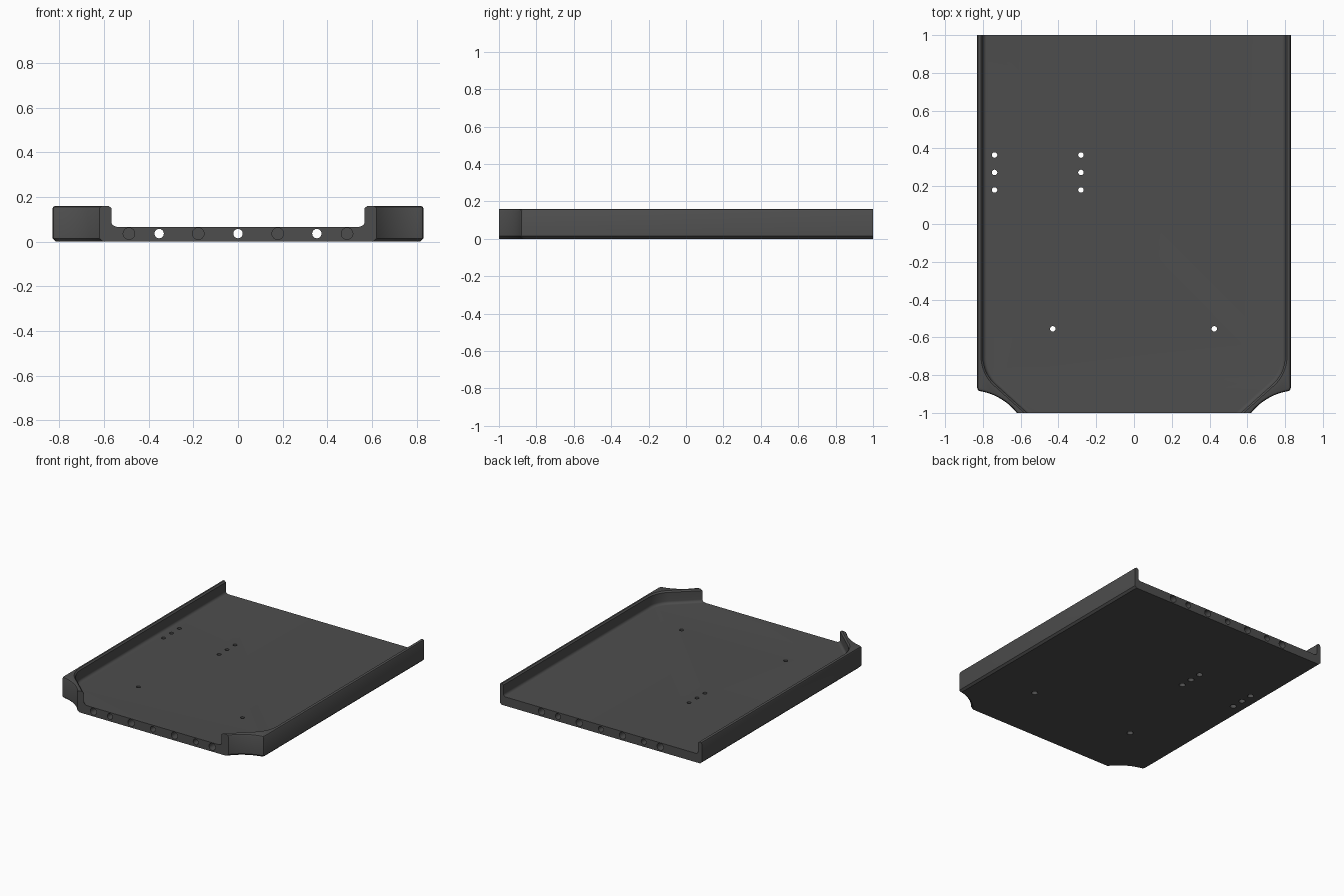
import bpy, bmesh
from math import sin, cos, pi, radians, sqrt, acos, asin
from mathutils import Matrix

if "Cube" in bpy.data.objects:
    bpy.data.objects.remove(bpy.data.objects["Cube"])

grey = bpy.data.materials.new("charcoal")
grey.diffuse_color = (0.075, 0.075, 0.075, 1)
grey.use_nodes = True
grey.node_tree.nodes["Principled BSDF"].inputs["Base Color"].default_value = grey.diffuse_color


def stack(bm, rings, matrix=Matrix()):
    """Closed solid from rings given as (outline points, z)."""
    loops = [[bm.verts.new(matrix @ Matrix.Translation((x, y, z)).translation) for x, y in pts]
             for pts, z in rings]
    n = len(loops[0])
    for a, b in zip(loops, loops[1:]):
        for i in range(n):
            j = (i + 1) % n
            bm.faces.new((a[i], a[j], b[j], b[i]))
    bm.faces.new(loops[0][::-1])
    bm.faces.new(loops[-1])


def finish(bm, name):
    bmesh.ops.recalc_face_normals(bm, faces=bm.faces)
    me = bpy.data.meshes.new(name)
    bm.to_mesh(me)
    bm.free()
    ob = bpy.data.objects.new(name, me)
    bpy.context.collection.objects.link(ob)
    return ob


def mirrored(right):
    """Right half outline, front to back, completed on the left."""
    return right + [(-x, y) for x, y in reversed(right)]


def tray_outline(d):
    """Outer outline pulled in by d, with scooped front corners."""
    r = 0.32 + d
    start, end = asin(0.2 / r), acos(0.055 / r)
    arc = [start + (end - start) * i / 16 for i in range(17)]
    pts = [(0.87 - r * cos(a), -1.2 + r * sin(a)) for a in arc]
    pts += [(0.826 - d, -0.880 + d), (0.83 - d, -0.868 + d), (0.83 - d, 1)]
    return mirrored(pts)


def pocket_outline(d):
    """Inner outline pulled in by d, with rounded front corners."""
    r, a0 = 0.2 - d, radians(48)
    x, y = 0.6 + r * cos(a0), -0.7 - r * sin(a0)
    t = (y + 1.1) / cos(a0)
    pts = [(x - t * sin(a0), -1.1)]
    for i in range(17):
        a = a0 * (1 - i / 16)
        pts.append((0.6 + r * cos(a), -0.7 - r * sin(a)))
    pts.append((0.8 - d, 1.1))
    return mirrored(pts)


def circle(r, n=24):
    return [(r * cos(2 * pi * i / n), r * sin(2 * pi * i / n)) for i in range(n)]


# Tray body with chamfered side edges
bm = bmesh.new()
stack(bm, [(tray_outline(d), z) for d, z in
           ((0.014, 0), (0, 0.014), (0, 0.148), (0.004, 0.156), (0.012, 0.16))])
tray = finish(bm, "tray")
tray.data.materials.append(grey)

# Pocket with a filleted floor and eased rim
bm = bmesh.new()
levels = [(0.02 * (1 - sin(a)), 0.066 + 0.02 * (1 - cos(a)))
          for a in (radians(15 * i) for i in range(7))]
levels += [(0, 0.15), (-0.01, 0.16), (-0.01, 0.22)]
stack(bm, [(pocket_outline(d), z) for d, z in levels])
pocket = finish(bm, "pocket_cutter")

# Vertical screw holes, counterbored from below
bm = bmesh.new()
spots = [(x, y) for x in (-0.738, -0.281) for y in (0.365, 0.273, 0.18)]
spots += [(-0.43, -0.555), (0.425, -0.555)]
for x, y in spots:
    stack(bm, [(circle(0.022), -0.05), (circle(0.022), 0.028),
               (circle(0.0145), 0.028), (circle(0.0145), 0.12)],
          Matrix.Translation((x, y, 0)))
screws = finish(bm, "screw_hole_cutter")

# Lengthwise bores: three through, four blind at each end
bm = bmesh.new()
turn = Matrix.Rotation(-pi / 2, 4, 'X')
for x in (-0.353, 0, 0.353):
    stack(bm, [(circle(0.021), -1.1), (circle(0.021), 1.1)],
          Matrix.Translation((x, 0, 0.036)) @ turn)
for x in (-0.488, -0.178, 0.178, 0.488):
    for y0, y1 in ((-1.1, -0.88), (0.88, 1.1)):
        stack(bm, [(circle(0.026), y0), (circle(0.026), y1)],
              Matrix.Translation((x, 0, 0.036)) @ turn)
bores = finish(bm, "bore_cutter")

# Cut the body
bpy.context.view_layer.objects.active = tray
tray.select_set(True)
for cutter in (pocket, screws, bores):
    cutter.hide_render = True
    mod = tray.modifiers.new(cutter.name, 'BOOLEAN')
    mod.operation = 'DIFFERENCE'
    mod.solver = 'EXACT'
    mod.object = cutter
    bpy.ops.object.modifier_apply(modifier=mod.name)
    bpy.data.objects.remove(cutter)
bpy.ops.object.shade_smooth_by_angle(angle=radians(30))
